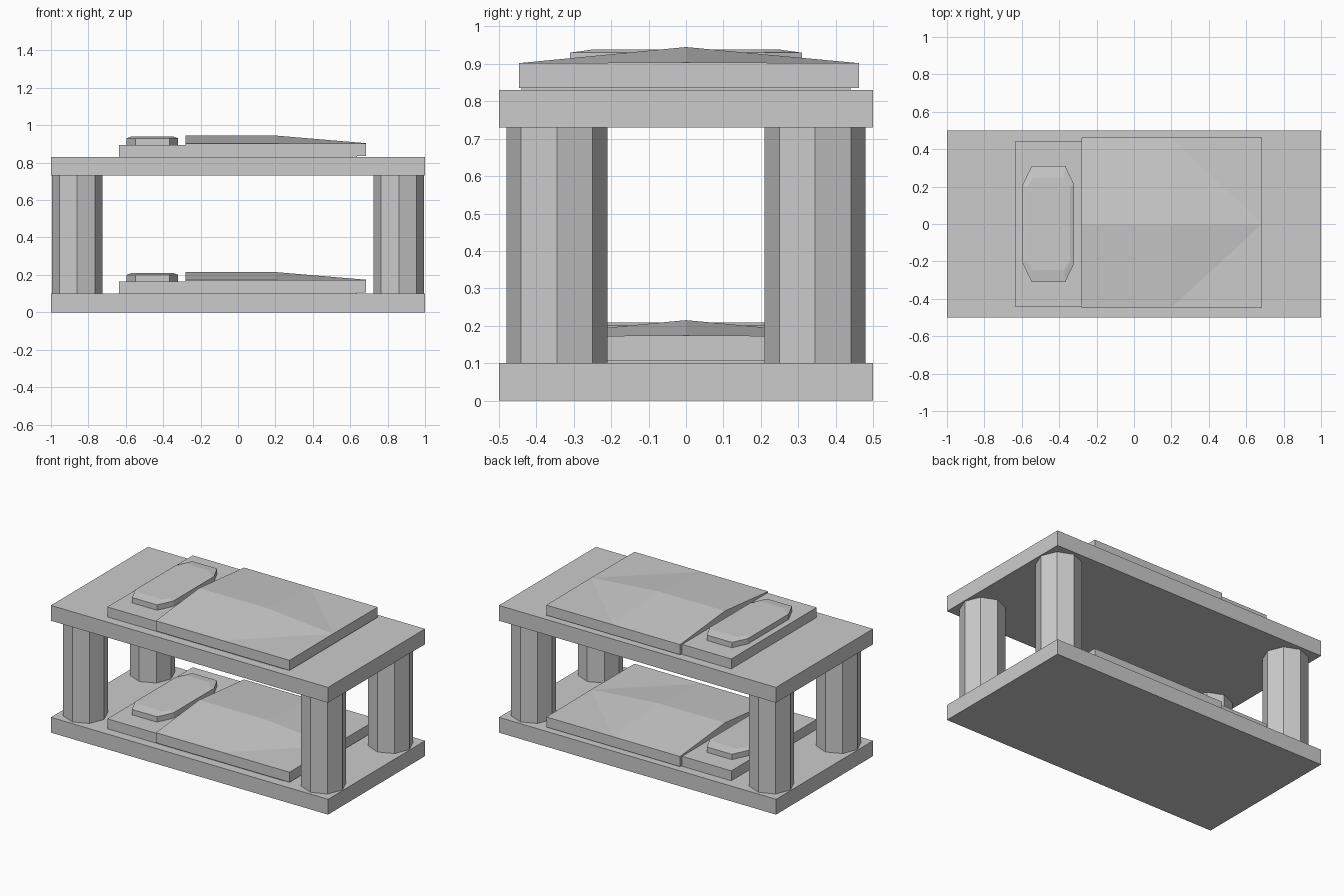
import bpy, bmesh

if "Cube" in bpy.data.objects:
    bpy.data.objects.remove(bpy.data.objects["Cube"])


def make(name, verts, faces):
    mesh = bpy.data.meshes.new(name)
    mesh.from_pydata(verts, [], faces)
    bm = bmesh.new()
    bm.from_mesh(mesh)
    bmesh.ops.recalc_face_normals(bm, faces=bm.faces)
    bm.to_mesh(mesh)
    bm.free()
    obj = bpy.data.objects.new(name, mesh)
    bpy.context.collection.objects.link(obj)
    return obj


def box(name, x0, x1, y0, y1, z0, z1):
    bpy.ops.mesh.primitive_cube_add(
        size=1, location=((x0 + x1) / 2, (y0 + y1) / 2, (z0 + z1) / 2))
    obj = bpy.context.object
    obj.name = name
    obj.scale = (x1 - x0, y1 - y0, z1 - z0)
    return obj


def loft(name, rings):
    """Skin stacked rings of equal length and cap both ends."""
    n = len(rings[0])
    verts = [v for ring in rings for v in ring]
    faces = [(k * n + i, k * n + (i + 1) % n, (k + 1) * n + (i + 1) % n, (k + 1) * n + i)
             for k in range(len(rings) - 1) for i in range(n)]
    faces += [tuple(range(n)), tuple(range((len(rings) - 1) * n, len(rings) * n))]
    return make(name, verts, faces)


def pillow_ring(hx, hy, cx, cy, z):
    """Rectangle with cut corners, centred on the pillow."""
    pts = [(hx, -cy), (hx, cy), (cx, hy), (-cx, hy),
           (-hx, cy), (-hx, -cy), (-cx, -hy), (cx, -hy)]
    return [(x - 0.4575, y, z) for x, y in pts]


def blanket(name, z):
    """Box with a ridged top that slopes down towards the foot end."""
    xs, ys = (-0.28, 0.2, 0.685), (-0.447, 0.0, 0.462)
    ridge = (0.115, 0.115, 0.074)
    verts = [(x, y, z + (r if j == 1 else 0.072))
             for x, r in zip(xs, ridge) for j, y in enumerate(ys)]
    verts += [(x, y, z + 0.006) for x in xs for y in ys]
    faces = []
    for i in range(2):
        for j in range(2):
            a = i * 3 + j
            # split the top facets along the slope
            faces += [(a, a + 3, a + 4), (a, a + 4, a + 1)] if j == 0 else \
                     [(a, a + 3, a + 1), (a + 1, a + 3, a + 4)]
            faces.append((a + 9, a + 10, a + 13, a + 12))
    rim = [0, 1, 2, 5, 8, 7, 6, 3]
    for a, b in zip(rim, rim[1:] + rim[:1]):
        faces.append((a, b, b + 9, a + 9))
    return make(name, verts, faces)


# Two bunks: slab, mattress, blanket and pillow
for level, z in (("lower", 0.0), ("upper", 0.73)):
    box(level + "_slab", -1, 1, -0.5, 0.5, z, z + 0.1)
    top = z + 0.1
    box(level + "_mattress", -0.635, 0.635, -0.44, 0.44, top, top + 0.065)
    blanket(level + "_blanket", top)
    loft(level + "_pillow", [
        pillow_ring(0.1375, 0.31, 0.09, 0.21, top + 0.06),
        pillow_ring(0.1375, 0.31, 0.09, 0.21, top + 0.1),
        pillow_ring(0.115, 0.245, 0.085, 0.20, top + 0.109)])

# Octagonal corner posts
for sx in (-1, 1):
    for sy in (-1, 1):
        bpy.ops.mesh.primitive_cylinder_add(
            vertices=8, radius=0.135, depth=0.63,
            location=(sx * 0.86, sy * 0.345, 0.415))
        bpy.context.object.name = "post"
